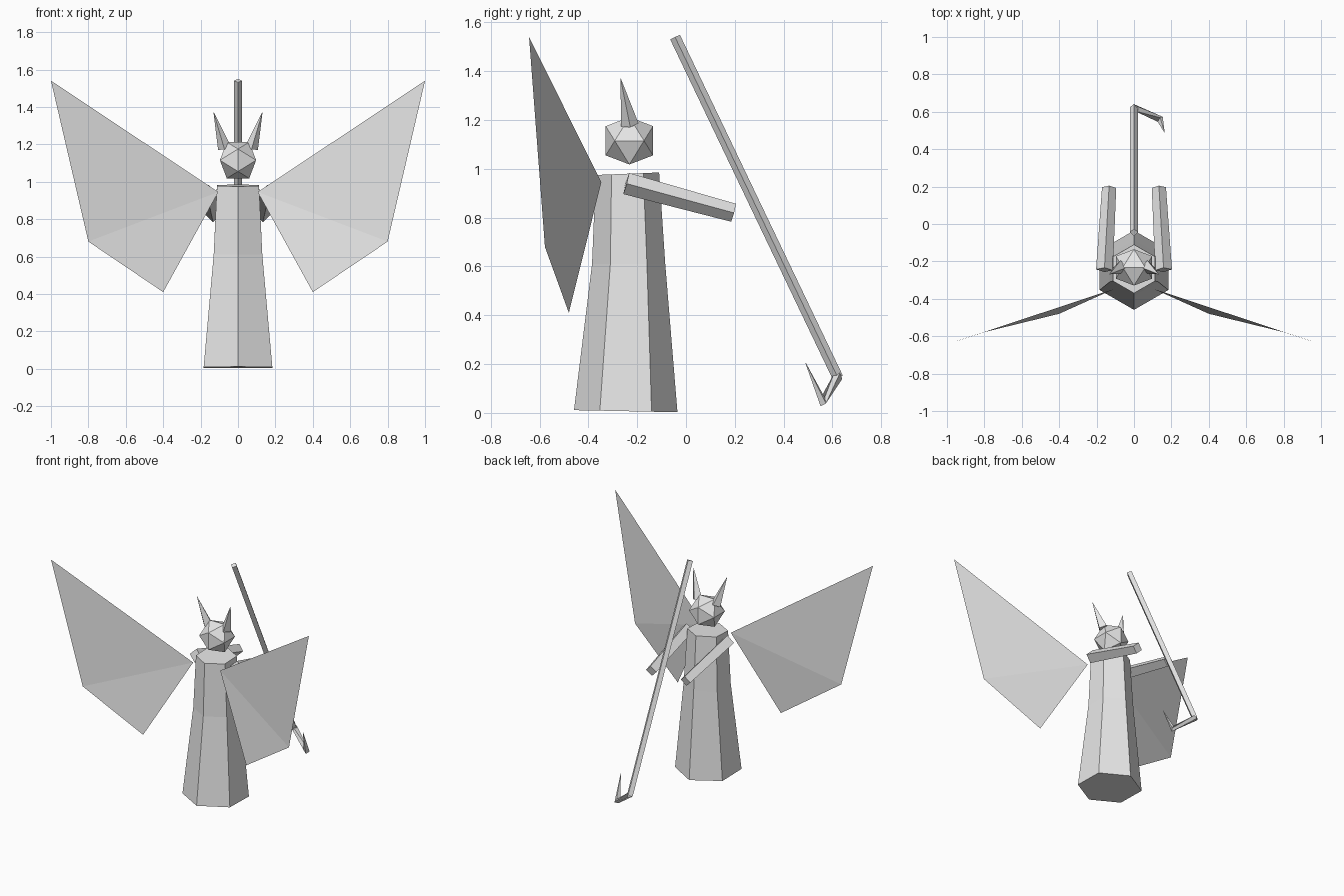
import bpy
import bmesh
from math import pi, cos, sin, radians
from mathutils import Vector, Matrix

cube = bpy.data.objects.get("Cube")
if cube:
    bpy.data.objects.remove(cube, do_unlink=True)

# One plain grey for the whole figure
grey = bpy.data.materials.new("plain grey")
grey.use_nodes = True
COLOUR = (0.8, 0.8, 0.8, 1)
grey.diffuse_color = COLOUR
grey.node_tree.nodes["Principled BSDF"].inputs["Base Color"].default_value = COLOUR


def finish(name, bm, solid=True):
    if solid:
        bmesh.ops.recalc_face_normals(bm, faces=bm.faces[:])
    mesh = bpy.data.meshes.new(name)
    bm.to_mesh(mesh)
    bm.free()
    mesh.materials.append(grey)
    obj = bpy.data.objects.new(name, mesh)
    bpy.context.collection.objects.link(obj)
    return obj


def skin(bm, rings):
    """Join rings of points with quads and cap both ends."""
    rows = [[bm.verts.new(p) for p in ring] for ring in rings]
    n = len(rows[0])
    for low, high in zip(rows, rows[1:]):
        for i in range(n):
            j = (i + 1) % n
            bm.faces.new((low[i], low[j], high[j], high[i]))
    bm.faces.new(rows[0][::-1])
    bm.faces.new(rows[-1])


def beam(name, path, radii, sides=4):
    """Sweep a diamond section along a path, mitred at its corners."""
    pts = [Vector(p) for p in path]
    rings = []
    for i, p in enumerate(pts):
        d = Vector()
        if i > 0:
            d += (p - pts[i - 1]).normalized()
        if i < len(pts) - 1:
            d += (pts[i + 1] - p).normalized()
        d.normalize()
        side = (Vector((1, 0, 0)) - d * d.x).normalized()
        up = d.cross(side)
        turns = [2 * pi * k / sides for k in range(sides)]
        rings.append([p + radii[i] * (side * cos(a) + up * sin(a)) for a in turns])
    bm = bmesh.new()
    skin(bm, rings)
    return finish(name, bm)


# Robe: six-sided, tapering, with slightly sloped ends (radius, y, z, slope)
rings = []
for r, y, z, slope in ((0.212, -0.247, 0.007, -0.02),
                       (0.15, -0.235, 0.61, 0),
                       (0.13, -0.24, 0.98, 0.04)):
    ring = []
    for k in range(6):
        a = pi / 2 + k * pi / 3
        ring.append((r * cos(a), y + r * sin(a), z + slope * r * sin(a)))
    rings.append(ring)
bm = bmesh.new()
skin(bm, rings)
finish("robe", bm)

# Head: twenty-sided ball resting on an edge
bm = bmesh.new()
place = Matrix.Translation((0, -0.232, 1.115)) @ Matrix.Rotation(radians(-31.72), 4, "Y")
bmesh.ops.create_icosphere(bm, subdivisions=1, radius=0.114, matrix=place)
finish("head", bm)

for s, label in ((1, "left"), (-1, "right")):
    # Horn
    beam(label + "_horn", [(s * 0.072, -0.23, 1.18), (s * 0.13, -0.268, 1.37)], [0.036, 0.001])
    # Arm reaching forward
    beam(label + "_arm", [(s * 0.158, -0.245, 0.94), (s * 0.133, 0.195, 0.82)], [0.045, 0.038])
    # Wing: two flat facets sharing an edge
    bm = bmesh.new()
    root, tip, corner, low = [bm.verts.new((s * x, y, z)) for x, y, z in (
        (0.105, -0.347, 0.945), (1, -0.643, 1.54), (0.8, -0.578, 0.68), (0.4, -0.48, 0.41))]
    for tri in ((root, tip, corner), (root, corner, low)):
        bm.faces.new(tri if s < 0 else tri[::-1])
    finish(label + "_wing", bm, solid=False)

# Staff with a hooked blade at its lower end
beam("staff", [(0, -0.045, 1.54), (0, 0.623, 0.143)], [0.022, 0.022])
beam("blade", [(0, 0.623, 0.15), (0.14, 0.56, 0.045), (0.163, 0.49, 0.205)], [0.02, 0.02, 0.001])
